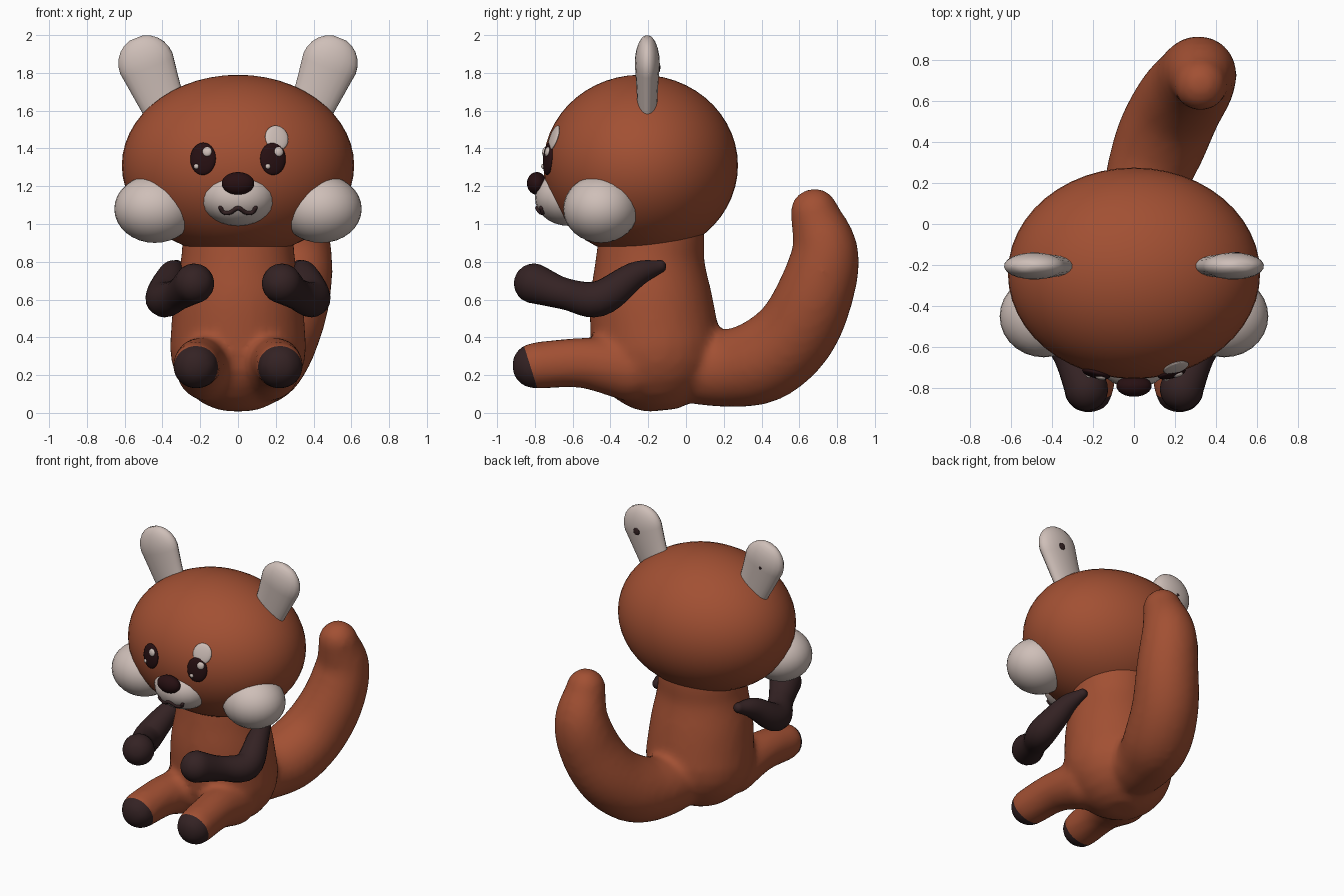
import bpy, bmesh, math
from mathutils import Vector, Matrix

cube = bpy.data.objects.get("Cube")
if cube:
    bpy.data.objects.remove(cube)


def material(name, rgb):
    m = bpy.data.materials.new(name)
    m.use_nodes = True
    m.diffuse_color = (*rgb, 1)
    for node in m.node_tree.nodes:
        if node.type == 'BSDF_PRINCIPLED':
            node.inputs["Base Color"].default_value = (*rgb, 1)
            node.inputs["Roughness"].default_value = 0.8
    return m


RUSSET = material("russet fur", (0.36, 0.08, 0.033))
CREAM = material("cream fur", (0.62, 0.52, 0.48))
BROWN = material("dark brown fur", (0.034, 0.016, 0.017))
BLACK = material("eye and nose black", (0.02, 0.005, 0.006))


def finish(name, bm, *mats):
    bmesh.ops.recalc_face_normals(bm, faces=bm.faces)
    for f in bm.faces:
        f.smooth = True
    mesh = bpy.data.meshes.new(name)
    bm.to_mesh(mesh)
    bm.free()
    for m in mats:
        mesh.materials.append(m)
    ob = bpy.data.objects.new(name, mesh)
    bpy.context.collection.objects.link(ob)
    return ob


def ellipsoid(name, center, radii, mat, facing=None, segments=24):
    bm = bmesh.new()
    bmesh.ops.create_uvsphere(bm, u_segments=segments, v_segments=segments // 2 + 2, radius=1)
    turn = Matrix.Identity(4)
    if facing:
        turn = Vector((0, -1, 0)).rotation_difference(facing).to_matrix().to_4x4()
    bm.transform(Matrix.Translation(center) @ turn @ Matrix.Diagonal((*radii, 1)))
    return finish(name, bm, mat)


def spline(points, steps=6):
    """Smooth path through points of x, y, z, radius."""
    p = [Vector(q) for q in points]
    p = [2 * p[0] - p[1]] + p + [2 * p[-1] - p[-2]]
    out = []
    for a, b, c, d in zip(p, p[1:], p[2:], p[3:]):
        for i in range(steps):
            t = i / steps
            out.append(0.5 * (2 * b + (c - a) * t + (2 * a - 5 * b + 4 * c - d) * t * t
                              + (3 * b - a - 3 * c + d) * t ** 3))
    return out + [p[-2]]


def limb(bm, points, sides=20):
    """Round tube of varying thickness with domed ends."""
    path = spline(points)
    first = (path[1] - path[0]).xyz.normalized()
    last = (path[-1] - path[-2]).xyz.normalized()
    dome = [math.radians(a) for a in (75, 60, 45, 30, 15)]

    def cap(q, d):
        return [Vector((*(q.xyz + d * q.w * math.sin(a)), q.w * math.cos(a))) for a in dome]
    path = cap(path[0], -first) + path + cap(path[-1], last)[::-1]
    axis = first
    u = axis.orthogonal().normalized()
    rings = []
    for i, q in enumerate(path):
        new = (path[min(i + 1, len(path) - 1)] - path[max(i - 1, 0)]).xyz.normalized()
        u = axis.rotation_difference(new) @ u
        axis = new
        v = axis.cross(u)
        turns = [math.tau * k / sides for k in range(sides)]
        rings.append([bm.verts.new(q.xyz + q.w * (u * math.cos(t) + v * math.sin(t))) for t in turns])
    for r, s in zip(rings, rings[1:]):
        for k in range(sides):
            bm.faces.new((r[k], r[k - 1], s[k - 1], s[k]))
    bm.faces.new(rings[0])
    bm.faces.new(rings[-1][::-1])


def mirrored(points, s):
    return [(s * x, y, z, r) for x, y, z, r in points]


# Body, legs and tail, fused into one soft skin
bm = bmesh.new()
limb(bm, [(0, -.16, .345, .345), (0, -.185, .6, .325), (0, -.19, .8, .29), (0, -.18, .93, .28)], 32)
bmesh.ops.scale(bm, vec=(1.05, 1, 1), verts=bm.verts)
for s in (1, -1):
    limb(bm, mirrored([(.16, -.3, .23, .17), (.2, -.55, .265, .135), (.222, -.8, .25, .125)], s))
limb(bm, [(.02, -.05, .25, .19), (.06, .2, .235, .205), (.13, .4, .275, .225), (.21, .57, .41, .22),
          (.285, .68, .62, .205), (.32, .735, .85, .18), (.325, .68, 1.06, .13)])
bmesh.ops.recalc_face_normals(bm, faces=bm.faces)
blank = finish("body_blank", bm, RUSSET)
remesh = blank.modifiers.new("fuse", 'REMESH')
remesh.mode = 'VOXEL'
remesh.voxel_size = 0.025
soften = blank.modifiers.new("soften", 'SMOOTH')
soften.factor = 0.5
soften.iterations = 7
fused = bpy.data.meshes.new_from_object(blank.evaluated_get(bpy.context.evaluated_depsgraph_get()))
bpy.data.objects.remove(blank)

# Dark soles, cut along a slanted plane
bm = bmesh.new()
bm.from_mesh(fused)
sole_point, sole_dir = Vector((0, -.82, .235)), Vector((0, -.95, -.3))
bmesh.ops.bisect_plane(bm, geom=bm.verts[:] + bm.edges[:] + bm.faces[:], dist=1e-5,
                       plane_co=sole_point, plane_no=sole_dir)
for f in bm.faces:
    f.material_index = int((f.calc_center_median() - sole_point).dot(sole_dir) > 0)
finish("body_legs_and_tail", bm, RUSSET, BROWN)

# Head
HEAD, HEAD_R = Vector((0, -.24, 1.31)), Vector((.615, .515, .48))
ellipsoid("head", HEAD, HEAD_R, RUSSET, segments=48)


def front_of(center, radii, x, z):
    """Point and outward direction on the front of an ellipsoid."""
    dx, dz = (x - center.x) / radii.x, (z - center.z) / radii.z
    dy = -math.sqrt(max(0, 1 - dx * dx - dz * dz))
    normal = Vector((dx / radii.x, dy / radii.y, dz / radii.z)).normalized()
    return Vector((x, center.y + dy * radii.y, z)), normal


# Paired parts: left is +x
for side, s in (("left", 1), ("right", -1)):
    bm = bmesh.new()
    limb(bm, mirrored([(.325, -.14, .775, .035), (.355, -.27, .73, .07), (.395, -.46, .605, .095),
                       (.31, -.64, .63, .083), (.232, -.805, .685, .106)], s))
    finish(side + "_arm", bm, BROWN)

    bm = bmesh.new()
    limb(bm, mirrored([(.36, 0, 1.55, .11), (.425, 0, 1.7, .128), (.485, 0, 1.85, .15)], s))
    bmesh.ops.scale(bm, vec=(1, .44, 1), verts=bm.verts)
    bmesh.ops.translate(bm, vec=(0, -.205, 0), verts=bm.verts)
    finish(side + "_ear", bm, CREAM)
    dot = .025 if s > 0 else .01
    ellipsoid(side + "_ear_dot", (s * .495, -.141, 1.83), (dot, .005, dot), BROWN, segments=12)

    ellipsoid(side + "_cheek", (s * .44, -.45, 1.08), (.215, .2, .18), CREAM, segments=28)

    # Eyes with two highlights each
    spot, out = front_of(HEAD, HEAD_R, s * .185, 1.345)
    ellipsoid(side + "_eye", spot, (.07, .022, .086), BLACK, out)
    for label, dx, dz, r in (("large", .025, .035, .026), ("small", -.03, -.04, .014)):
        p, n = front_of(HEAD, HEAD_R, s * .185 + dx, 1.345 + dz)
        ellipsoid(f"{side}_eye_{label}_highlight", p + n * .017, (r, .012, r), CREAM, n, 14)

# Single brow patch
spot, out = front_of(HEAD, HEAD_R, .205, 1.455)
ellipsoid("left_brow", spot, (.064, .014, .07), CREAM, out)

# Muzzle, nose and mouth
MUZZLE, MUZZLE_R = Vector((0, -.62, 1.14)), Vector((.2, .18, .15))
ellipsoid("muzzle", MUZZLE, MUZZLE_R, CREAM)
ellipsoid("nose", (0, -.79, 1.215), (.086, .052, .06), BLACK)
bm = bmesh.new()
mouth = []
for x, z in ((-.092, 1.085), (-.075, 1.062), (-.04, 1.062), (0, 1.085),
             (.04, 1.062), (.075, 1.062), (.092, 1.085)):
    p, n = front_of(MUZZLE, MUZZLE_R, x, z)
    mouth.append((*p, .012))
limb(bm, mouth, 8)
finish("mouth", bm, BROWN)
